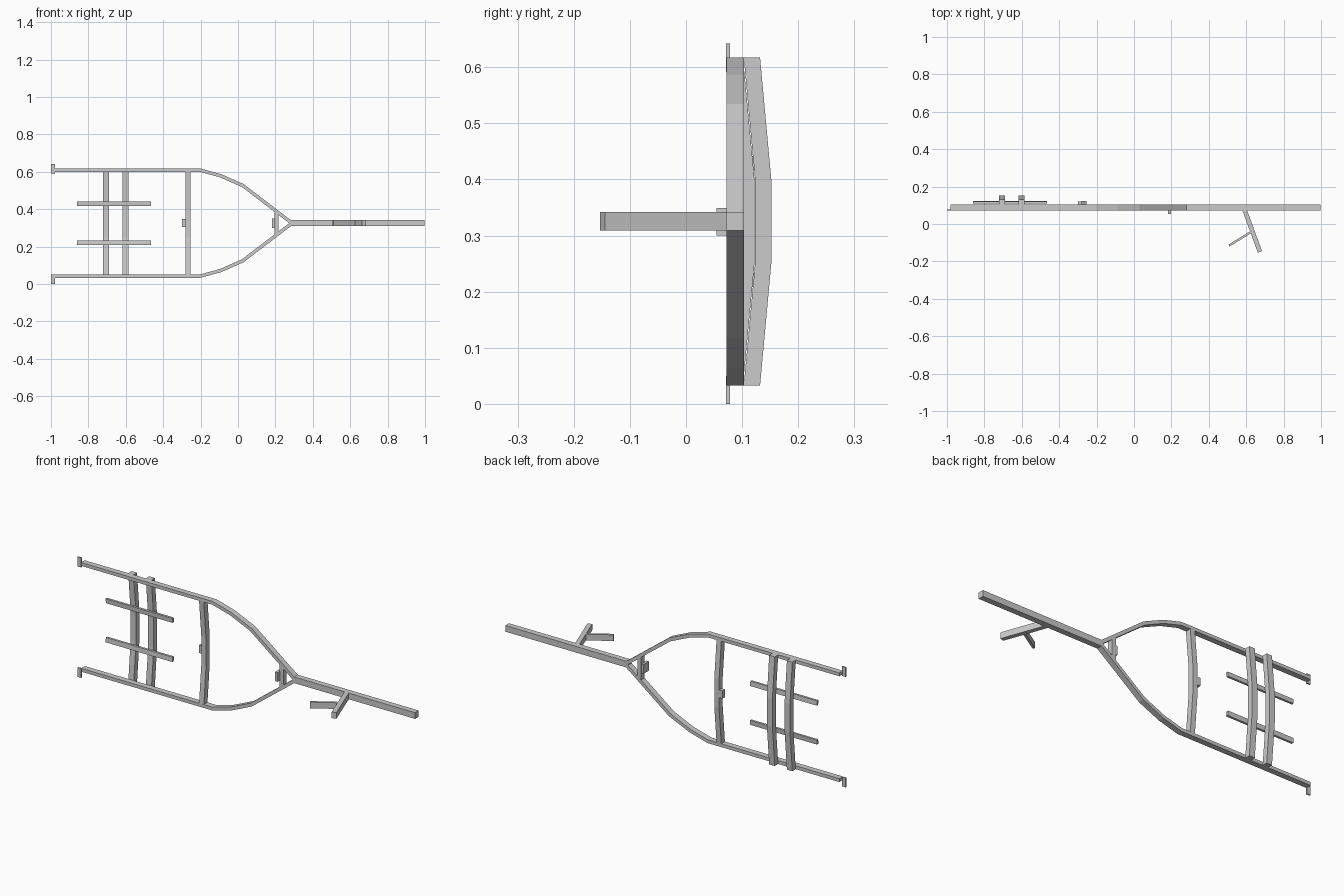
import bpy, bmesh
from mathutils import Vector

if "Cube" in bpy.data.objects:
    bpy.data.objects.remove(bpy.data.objects["Cube"])

C = 0.325            # centreline height of the frame
Y0, Y1 = 0.072, 0.103  # depth range of the main frame


def prism(name, pts, axis, lo, hi):
    """Extrude a 2D outline: axis 'x' takes (y, z), 'y' takes (x, z), 'z' takes (x, y)."""
    place = {'x': lambda a, b, t: (t, a, b),
             'y': lambda a, b, t: (a, t, b),
             'z': lambda a, b, t: (a, b, t)}[axis]
    bm = bmesh.new()
    low = [bm.verts.new(place(a, b, lo)) for a, b in pts]
    high = [bm.verts.new(place(a, b, hi)) for a, b in pts]
    bm.faces.new(low)
    bm.faces.new(high)
    n = len(pts)
    for i in range(n):
        j = (i + 1) % n
        bm.faces.new((low[i], low[j], high[j], high[i]))
    bmesh.ops.recalc_face_normals(bm, faces=bm.faces)
    mesh = bpy.data.meshes.new(name)
    bm.to_mesh(mesh)
    bm.free()
    ob = bpy.data.objects.new(name, mesh)
    bpy.context.collection.objects.link(ob)
    return ob


def box(name, x, y, z):
    return prism(name, [(x[0], y[0]), (x[1], y[0]), (x[1], y[1]), (x[0], y[1])], 'z', *z)


def strip(line, width):
    """Outline of a mitred strip of constant width, to the right of the line."""
    p = [Vector(q) for q in line]
    dirs = [(b - a).normalized() for a, b in zip(p, p[1:])]
    inner = []
    for i, q in enumerate(p):
        d0, d1 = dirs[max(i - 1, 0)], dirs[min(i, len(dirs) - 1)]
        n0, n1 = Vector((d0.y, -d0.x)), Vector((d1.y, -d1.x))
        m = (n0 + n1).normalized()
        inner.append(q + m * (width / m.dot(n0)))
    return [tuple(q) for q in p + inner[::-1]]


def bowed(name, x, half, y_end, rise, thick, flat):
    """Cross member with a raised flat middle."""
    line = [(y_end, C - half), (y_end + rise, C - flat),
            (y_end + rise, C + flat), (y_end, C + half)]
    return prism(name, line + [(y + thick, z) for y, z in line[::-1]], 'x', *x)


# side rails, curving in to the tongue
rail = strip([(-0.98, 0.292), (-0.2, 0.292), (-0.09, 0.262), (0.03, 0.209), (0.288, 0.012)], 0.018)
for side, s in (("upper", 1), ("lower", -1)):
    prism(side + "_side_rail", [(x, C + s * z) for x, z in rail], 'y', Y0, Y1)

# tongue
box("tongue", (0.272, 0.998), (Y0, Y1), (C - 0.016, C + 0.017))

# end tabs
for side, z in (("upper", (0.591, 0.642)), ("lower", (0.0, 0.05))):
    box(side + "_end_tab", (-1.0, -0.978), (0.071, 0.078), z)

# bowed cross members
bowed("rear_cross_member", (-0.722, -0.69), 0.292, Y1, 0.02, 0.029, 0.075)
bowed("second_cross_member", (-0.618, -0.585), 0.292, Y1, 0.02, 0.029, 0.075)
bowed("middle_cross_member", (-0.281, -0.253), 0.276, Y0, 0.019, 0.031, 0.075)
prism("front_cross_member", [(0.195, C - 0.078), (0.217, C - 0.062),
                             (0.217, C + 0.062), (0.195, C + 0.078)], 'y', Y0 + 0.001, Y1 - 0.001)

# long bars under the cross members, tilted to the bow
for side, s in (("upper", 1), ("lower", -1)):
    bar = [(0.1105, 0.092), (0.1225, 0.092), (0.1205, 0.117), (0.1085, 0.117)]
    prism(side + "_support_bar", [(y, C + s * z) for y, z in bar], 'x', -0.86, -0.465)

# small brackets
box("middle_bracket", (-0.3, -0.279), (0.1, 0.121), (C - 0.021, C + 0.021))
box("front_bracket", (0.182, 0.197), (0.054, 0.098), (C - 0.025, C + 0.024))

# stand leg and brace
Z = (C - 0.016, C + 0.017)
prism("stand_leg", strip([(0.579, 0.074), (0.662, -0.153)], -0.024), 'z', *Z)
prism("stand_brace", strip([(0.505, -0.11), (0.632, -0.032)], 0.012), 'z', *Z)
